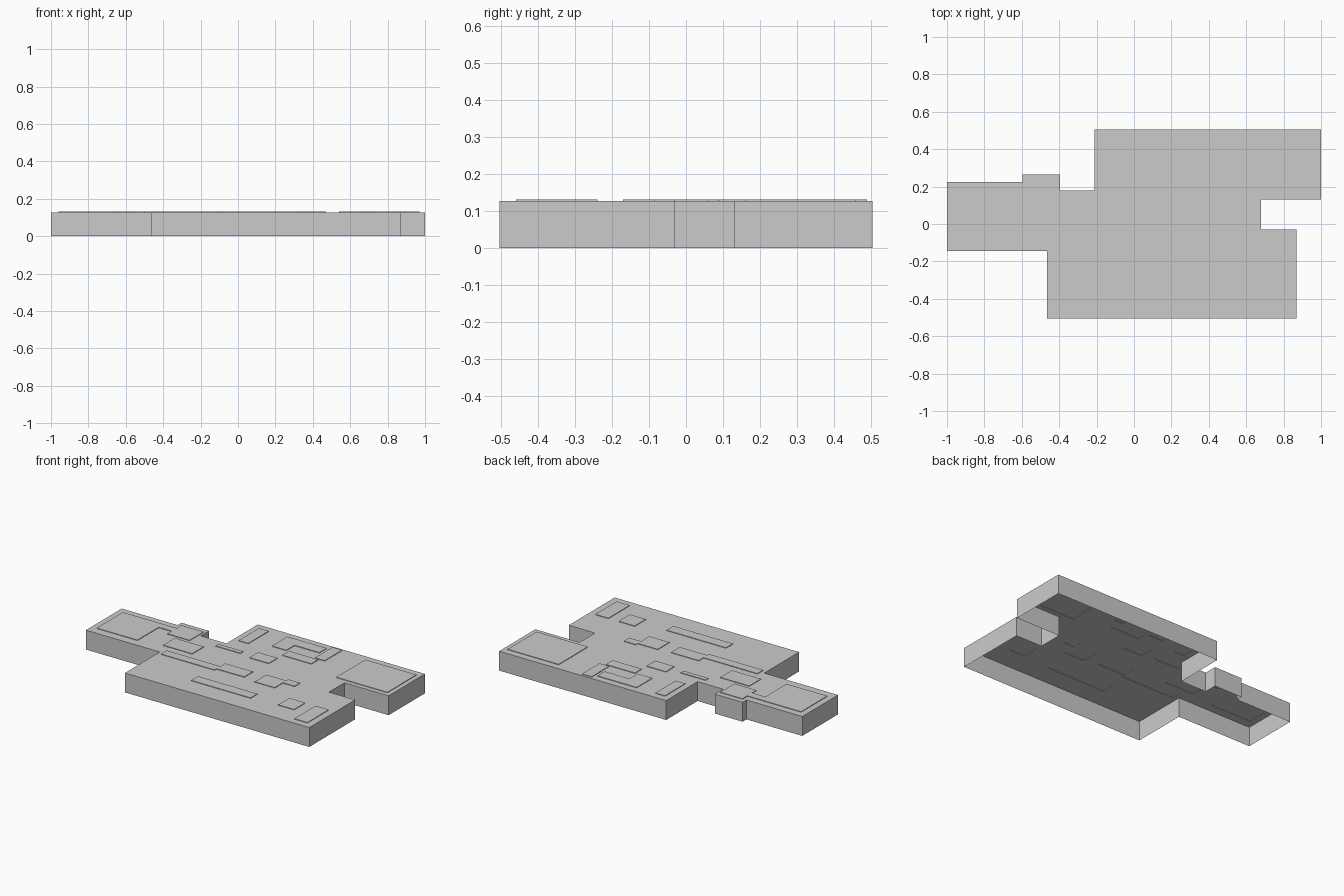
import bpy, bmesh

if "Cube" in bpy.data.objects:
    bpy.data.objects.remove(bpy.data.objects["Cube"])

ROOF, RAISED = 0.127, 0.131

# Building outline, counter-clockwise
OUTLINE = [(-1, -.145), (-.465, -.145), (-.465, -.505), (.87, -.505),
           (.87, -.03), (.68, -.03), (.68, .13), (1, .13), (1, .505),
           (-.21, .505), (-.21, .18), (-.395, .18), (-.395, .265),
           (-.595, .265), (-.595, .225), (-1, .225)]

# Slightly raised roof zones: x0, y0, x1, y1
ZONES = [(-.96, -.09, -.665, .18), (-.665, .13, -.57, .18),
         (-.57, .085, -.41, .23), (-.50, -.06, -.29, .06),
         (-.44, -.17, -.05, -.11), (-.24, .11, -.06, .14),
         (-.17, .25, -.10, .46), (-.08, -.37, .35, -.30),
         (-.05, -.15, .15, -.06), (.02, .09, .16, .18),
         (.16, .23, .37, .30), (.035, .30, .14, .46),
         (.14, .385, .32, .46), (.34, .31, .41, .49),
         (.60, .16, .97, .46), (.24, -.17, .385, -.05),
         (.385, -.085, .47, -.03), (.54, -.355, .655, -.24),
         (.73, -.46, .825, -.24)]


def inside(x, y):
    hit = False
    for (ax, ay), (bx, by) in zip(OUTLINE, OUTLINE[1:] + OUTLINE[:1]):
        if ax == bx and ax > x and min(ay, by) < y < max(ay, by):
            hit = not hit
    return hit


def finish(name, bm):
    mesh = bpy.data.meshes.new(name)
    bm.to_mesh(mesh)
    bm.free()
    ob = bpy.data.objects.new(name, mesh)
    bpy.context.collection.objects.link(ob)


# Outer walls: open strip around the outline
bm = bmesh.new()
low = [bm.verts.new((x, y, 0)) for x, y in OUTLINE]
top = [bm.verts.new((x, y, ROOF)) for x, y in OUTLINE]
for i in range(len(low)):
    j = (i + 1) % len(low)
    bm.faces.new((low[i], low[j], top[j], top[i]))
finish("outer_walls", bm)

# Roof sheet: stepped grid made from the zone and outline coordinates
xs = sorted({p[0] for p in OUTLINE} | {v for z in ZONES for v in (z[0], z[2])})
ys = sorted({p[1] for p in OUTLINE} | {v for z in ZONES for v in (z[1], z[3])})


def height(i, j):
    if not (0 <= i < len(xs) - 1 and 0 <= j < len(ys) - 1):
        return 0
    x, y = (xs[i] + xs[i + 1]) / 2, (ys[j] + ys[j + 1]) / 2
    if not inside(x, y):
        return 0
    up = any(a < x < c and b < y < d for a, b, c, d in ZONES)
    return RAISED if up else ROOF


bm = bmesh.new()


def quad(*pts):
    bm.faces.new([bm.verts.new(p) for p in pts])


for i in range(len(xs) - 1):
    for j in range(len(ys) - 1):
        h = height(i, j)
        if not h:
            continue
        ring = [(xs[i], ys[j]), (xs[i + 1], ys[j]),
                (xs[i + 1], ys[j + 1]), (xs[i], ys[j + 1])]
        quad(*[(x, y, h) for x, y in ring])
        # small riser where the neighbour is lower
        for k, (di, dj) in enumerate([(0, -1), (1, 0), (0, 1), (-1, 0)]):
            n = max(height(i + di, j + dj), ROOF)
            if n < h:
                a, b = ring[k], ring[(k + 1) % 4]
                quad((*a, n), (*b, n), (*b, h), (*a, h))
bmesh.ops.remove_doubles(bm, verts=bm.verts, dist=1e-5)
bmesh.ops.dissolve_limit(bm, angle_limit=.01, verts=bm.verts, edges=bm.edges)
bmesh.ops.triangulate(bm, faces=[f for f in bm.faces if len(f.verts) > 4])
finish("stepped_roof", bm)
